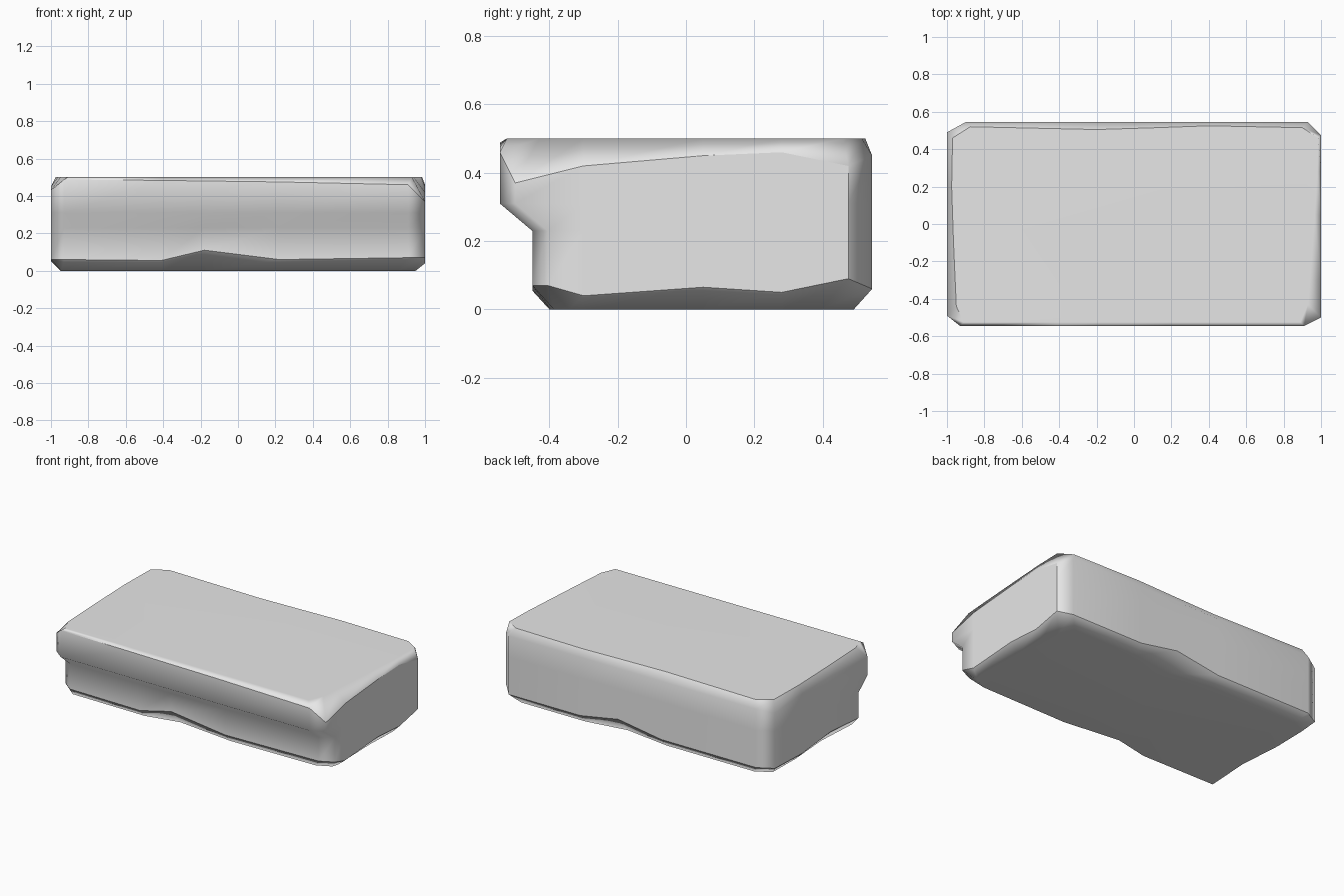
import bpy
import bmesh

cube = bpy.data.objects.get("Cube")
if cube:
    bpy.data.objects.remove(cube, do_unlink=True)

HALF_Y, HEIGHT = 0.545, 0.5
LIP_DEPTH = 0.095

# Outline columns: x, y, bottom chip height, top crown start, top inset
front = [(x, -HALF_Y, chip, crown, 0.02) for x, chip, crown in (
    (-0.93, 0.06, 0.488), (-0.41, 0.055, 0.483), (-0.18, 0.11, 0.48),
    (0.22, 0.06, 0.475), (0.91, 0.07, 0.46))]
right_end = [(1, -0.5, 0.07, 0.37, 0.07), (1, -0.3, 0.04, 0.42, 0.06),
             (1, 0.05, 0.065, 0.45, 0.035), (1, 0.28, 0.05, 0.46, 0.02),
             (1, 0.475, 0.09, 0.42, 0.015)]
back = [(x, HALF_Y, chip, 0.45, inset) for x, chip, inset in (
    (0.93, 0.06, 0.03), (0.4, 0.06, 0.02), (0.12, 0.11, 0.03),
    (-0.2, 0.06, 0.04), (-0.9, 0.06, 0.025))]
left_end = [(-1, 0.49, 0.06, 0.43, 0.03), (-1, 0.2, 0.05, 0.45, 0.025),
            (-1, -0.1, 0.08, 0.45, 0.035), (-1, -0.49, 0.06, 0.43, 0.05)]
columns = front + right_end + back + left_end


def inward(x, y, amount):
    """Move an outline point towards the middle of the slab."""
    if abs(x) > 0.85:
        x -= amount if x > 0 else -amount
    if abs(y) > 0.4:
        y -= amount if y > 0 else -amount
    return x, y


def column_points(x, y, chip, crown, inset):
    """Points from the underside up to the tread for one column."""
    low_y = y + LIP_DEPTH if y < -0.4 else y
    base = inward(x, low_y, max(0.05, chip * 0.9))
    top = inward(x, y, inset)
    return [(*base, 0), (x, low_y, chip), (x, low_y, 0.23),
            (x, y, 0.31), (x, y, crown), (*top, HEIGHT)]


# Worn stone slab with an overhanging front lip
bm = bmesh.new()
grid = [[bm.verts.new(p) for p in column_points(*c)] for c in columns]
count, levels = len(grid), len(grid[0])
for i in range(count):
    a, b = grid[i], grid[(i + 1) % count]
    for k in range(levels - 1):
        bm.faces.new((a[k], b[k], b[k + 1], a[k + 1]))
bm.faces.new([c[-1] for c in grid])
bm.faces.new([c[0] for c in reversed(grid)])
bmesh.ops.recalc_face_normals(bm, faces=bm.faces)
for face in bm.faces:
    face.smooth = True

# Crisp edges: lower chips all round, crown in front and right, tread rim elsewhere
for i in range(count):
    a, b = grid[i], grid[(i + 1) % count]
    rear_or_left = all(v[3].co.y > 0.45 or v[3].co.x < -0.85 for v in (a, b))
    for k in (1, 5 if rear_or_left else 4):
        bm.edges.get((a[k], b[k])).smooth = False
rear_corner = grid[len(front) + len(right_end) - 1]
for k in range(1, levels - 2):
    bm.edges.get((rear_corner[k], rear_corner[k + 1])).smooth = False

mesh = bpy.data.meshes.new("stone_slab")
bm.to_mesh(mesh)
bm.free()
slab = bpy.data.objects.new("stone_slab", mesh)
bpy.context.collection.objects.link(slab)

# Large faces stay flat while worn edges blend
weighted = slab.modifiers.new("Weighted Normals", "WEIGHTED_NORMAL")
weighted.keep_sharp = True

# Plain grey stone
stone = bpy.data.materials.new("grey_stone")
stone.use_nodes = True
colour = (0.8, 0.8, 0.8, 1)
stone.diffuse_color = colour
stone.node_tree.nodes["Principled BSDF"].inputs["Base Color"].default_value = colour
mesh.materials.append(stone)
